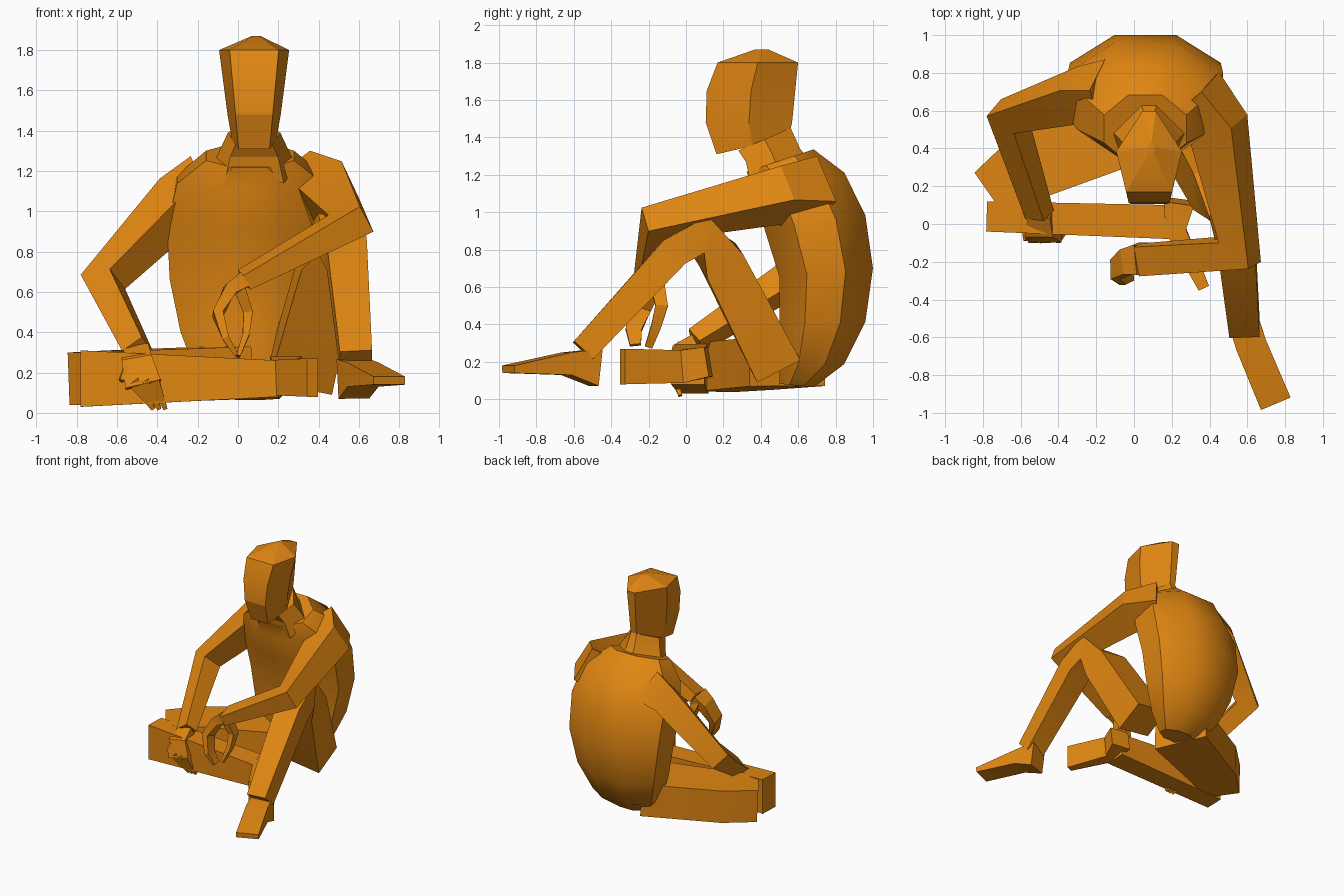
import bpy, bmesh, math
from mathutils import Vector

cube = bpy.data.objects.get("Cube")
if cube:
    bpy.data.objects.remove(cube, do_unlink=True)

# Single skin colour
skin = bpy.data.materials.new("orange clay")
skin.use_nodes = True
skin.diffuse_color = (0.75, 0.24, 0.006, 1)
skin.node_tree.nodes["Principled BSDF"].inputs["Base Color"].default_value = skin.diffuse_color


def loft(name, rings, smooth_angle=20):
    """Bridge matching rings of points into a closed solid."""
    bm = bmesh.new()
    loops = [[bm.verts.new(point) for point in ring] for ring in rings]
    for lower, upper in zip(loops, loops[1:]):
        for i in range(len(lower)):
            bm.faces.new((lower[i - 1], lower[i], upper[i], upper[i - 1]))
    bm.faces.new(loops[0])
    bm.faces.new(loops[-1])
    bmesh.ops.recalc_face_normals(bm, faces=bm.faces)
    mesh = bpy.data.meshes.new(name)
    bm.to_mesh(mesh)
    bm.free()
    mesh.materials.append(skin)
    obj = bpy.data.objects.new(name, mesh)
    bpy.context.collection.objects.link(obj)
    bpy.ops.object.select_all(action='DESELECT')
    obj.select_set(True)
    bpy.context.view_layer.objects.active = obj
    bpy.ops.object.shade_smooth_by_angle(angle=math.radians(smooth_angle))


def limb(name, side, path, width, depth):
    """Four-sided tube along a path; half width and half depth taper from start to end."""
    side = Vector(side)
    path = [Vector(point) for point in path]
    last = len(path) - 1
    rings = []
    for i, point in enumerate(path):
        before = point - path[max(i - 1, 0)]
        after = path[min(i + 1, last)] - point
        tangent = (before.normalized() + after.normalized()).normalized()
        t = i / last
        across = (side - tangent * side.dot(tangent)).normalized()
        through = tangent.cross(across) * (depth[0] + (depth[1] - depth[0]) * t)
        across *= width[0] + (width[1] - width[0]) * t
        rings.append([point - across - through, point + across - through,
                      point + across + through, point - across + through])
    loft(name, rings)


def section(profile, centre_x, half_width, front, back):
    """Place a profile between a front and a back point, each given as y and z."""
    points = []
    for u, v in profile:
        y, z = Vector(front).lerp(Vector(back), v)
        points.append((centre_x + u * half_width, y, z))
    return points


# Hunched torso: octagonal sections fanned along an elliptical back
octagon = []
for corner in range(8):
    a = math.radians(45 * corner + 22.5)
    octagon.append((math.sin(a) * 1.08, 0.5 - math.cos(a) * 0.54))
torso = []
for step in range(-3, 4):
    a = math.radians(26 * step)
    rise, reach = math.sin(a), math.cos(a)
    front = (0.5 - 0.18 * max(rise, 0), 0.65 + 0.58 * rise)
    back = (0.6 + 0.4 * reach, 0.7 + 0.65 * rise)
    torso.append(section(octagon, 0.06, math.sqrt(reach) * (0.4 + 0.08 * rise), front, back))
loft("torso", torso, 35)

# Neck and head, broad in front and narrow behind
skull = [(-.7, 0), (.7, 0), (1, .5), (.2, 1), (-.2, 1), (-1, .5)]
loft("neck", [
    section(skull, 0.08, 0.21, (.35, 1.14), (.64, 1.3)),
    section(skull, 0.08, 0.17, (.32, 1.27), (.61, 1.34)),
    section(skull, 0.08, 0.13, (.28, 1.33), (.56, 1.45)),
])
head = []
for z in (1.31, 1.48, 1.65, 1.8):
    up = z - 1.31
    front = (0.1 + 1.1 * (z - 1.55) ** 2, z)
    back = (0.55 + 0.1 * up, max(z, 1.4))
    head.append(section(skull, 0.08, 0.11 + 0.13 * up, front, back))
head.append(section(skull, 0.09, 0.02, (.37, 1.87), (.44, 1.87)))
loft("head", head)

# Right arm, propped on the folded leg
right_elbow = (-.67, .57, .65)
right_wrist = (-.5, .05, .31)
limb("right_upper_arm_and_forearm", (-.5, -.6, .6),
     [(-.16, .68, 1.1), (-.3, .68, 1.04), right_elbow, right_wrist],
     width=(.13, .05), depth=(.14, .06))
limb("right_hand", (1, 0, .2),
     [right_wrist, (-.5, -.05, .26), (-.47, -.08, .14)],
     width=(.06, .09), depth=(.03, .02))
for i in range(3):
    knuckle = (-.52 + .05 * i, -.08, .16)
    fingertip = (-.42 + .03 * i, -.03, .02)
    limb(f"right_finger_{i + 1}", (1, 0, .2), [knuckle, fingertip],
         width=(.03, .01), depth=(.02, .01))
limb("right_thumb", (0, 1, 0), [(-.54, -.05, .22), (-.58, -.07, .16)],
     width=(.03, .02), depth=(.03, .01))

# Left arm, resting on the raised knee
left_elbow = (.56, -.15, .94)
left_wrist = (.03, -.19, .66)
limb("left_upper_arm_and_forearm", (.45, .24, -.87),
     [(.3, .66, 1.1), (.45, .5, 1.09), left_elbow, left_wrist],
     width=(.14, .04), depth=(.16, .08))
limb("left_hand", (0, 1, 0),
     [left_wrist, (-.04, -.2, .61), (-.1, -.24, .49), (-.06, -.28, .37), (-.01, -.27, .29)],
     width=(.08, .03), depth=(.04, .01))
limb("left_thumb", (0, 1, 0),
     [(0, -.16, .64), (.05, -.13, .5), (.04, -.16, .39), (0, -.2, .28)],
     width=(.04, .02), depth=(.03, .01))

# Left leg, knee raised
left_knee = (.51, .07, .885)
left_ankle = (.585, -.55, .26)
limb("left_thigh_and_shin", (1, 0, 0),
     [(.31, .48, .18), (.45, .19, .74), left_knee, (.54, -.07, .78), left_ankle],
     width=(.16, .08), depth=(.13, .07))
limb("left_foot", (.9, .4, 0),
     [(.57, -.48, .17), (.62, -.64, .19), (.75, -.95, .16)],
     width=(.08, .085), depth=(.1, .02))

# Right leg, folded flat on the ground
limb("right_thigh", (-.5, .9, 0),
     [(-.02, .54, .2), (-.56, .3, .18), (-.76, .16, .17)],
     width=(.22, .14), depth=(.13, .13))
limb("right_shin", (0, 1, 0),
     [(-.78, .04, .17), (.2, .01, .17)],
     width=(.08, .09), depth=(.14, .09))
limb("right_foot", (0, 0, 1),
     [(.24, .12, .2), (.22, -.03, .175), (.37, -.34, .175)],
     width=(.08, .095), depth=(.08, .03))
